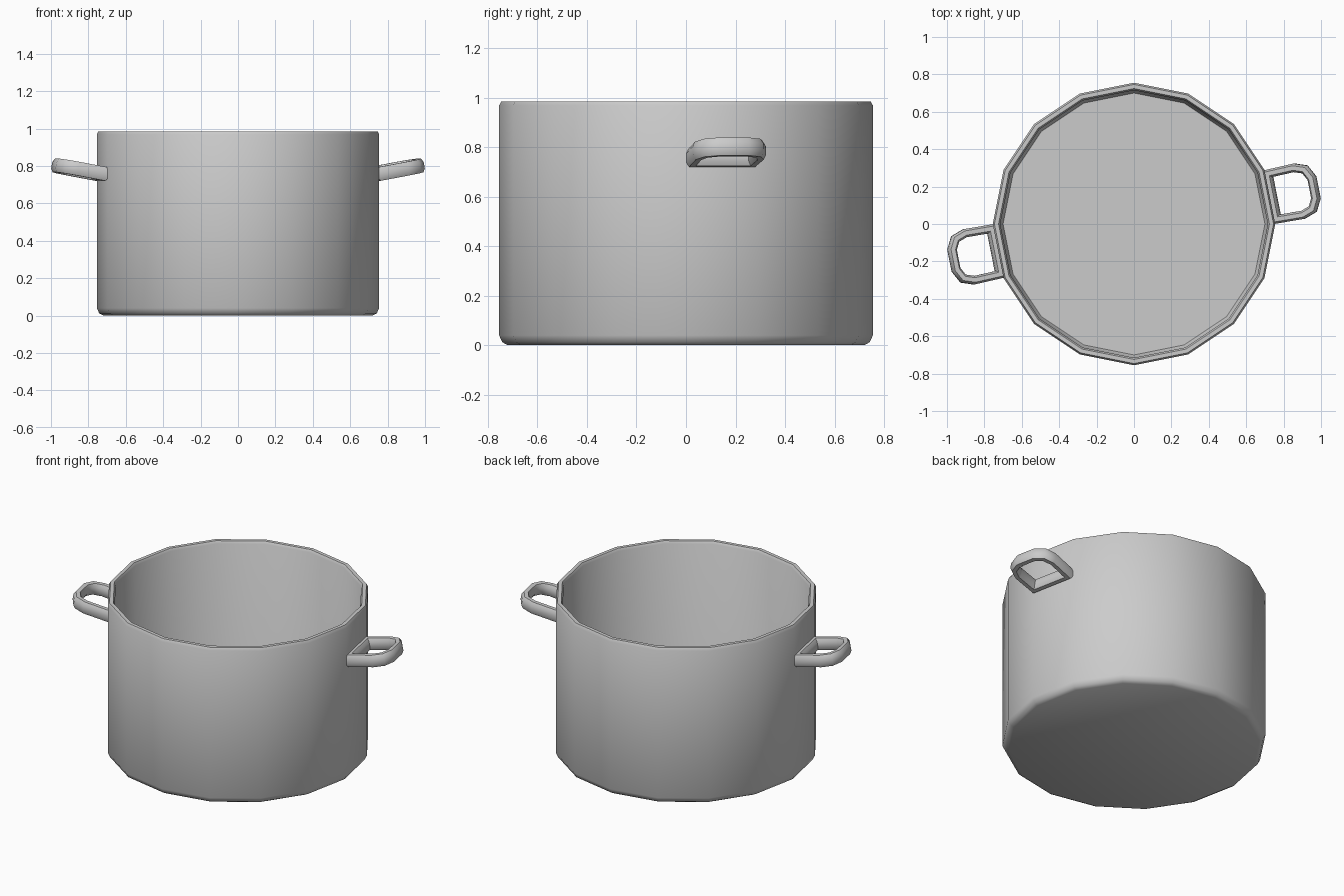
import bpy, bmesh
from math import sin, cos, pi, radians
from mathutils import Vector, Matrix

if "Cube" in bpy.data.objects:
    bpy.data.objects.remove(bpy.data.objects["Cube"])

SIDES = 16


def finish(name, bm, angle):
    bmesh.ops.recalc_face_normals(bm, faces=bm.faces)
    mesh = bpy.data.meshes.new(name)
    bm.to_mesh(mesh)
    bm.free()
    ob = bpy.data.objects.new(name, mesh)
    bpy.context.collection.objects.link(ob)
    bpy.ops.object.select_all(action='DESELECT')
    ob.select_set(True)
    bpy.context.view_layer.objects.active = ob
    bpy.ops.object.shade_smooth_by_angle(angle=radians(angle))
    return ob


def bridge(bm, a, b):
    n = len(a)
    for i in range(n):
        j = (i + 1) % n
        bm.faces.new((a[i], a[j], b[j], b[i]))


def make_pot():
    # (radius, height) from outer base, over the rim, down to the inner floor
    profile = [(0.72, 0.0), (0.742, 0.012), (0.755, 0.04), (0.755, 0.968),
               (0.746, 0.985), (0.724, 0.985), (0.715, 0.97), (0.715, 0.07), (0.70, 0.04)]
    bm = bmesh.new()
    rings = [[bm.verts.new((r * cos(2 * pi * i / SIDES), r * sin(2 * pi * i / SIDES), z))
              for i in range(SIDES)] for r, z in profile]
    for a, b in zip(rings, rings[1:]):
        bridge(bm, a, b)
    bm.faces.new(rings[0])
    bm.faces.new(rings[-1])
    return finish("pot_body", bm, 40)


def make_handle(name, turn):
    # Half of the D-shaped centre line: (outwards, sideways)
    half = [(0.755, 0.124), (0.90, 0.128), (0.957, 0.108), (0.985, 0.055)]
    path = [Vector((u, -v)) for u, v in half] + [Vector(p) for p in reversed(half)]
    # Rounded upright cross-section: (across, up)
    section = [(0.0225, 0.017), (0.012, 0.037), (-0.012, 0.037), (-0.0225, 0.017),
               (-0.0225, -0.017), (-0.012, -0.037), (0.012, -0.037), (0.0225, -0.017)]
    bm = bmesh.new()
    rings = []
    n = len(path)
    for i, p in enumerate(path):
        d1 = (p - path[i - 1]).normalized()
        d2 = (path[(i + 1) % n] - p).normalized()
        n1, n2 = Vector((d1.y, -d1.x)), Vector((d2.y, -d2.x))
        miter = (n1 + n2) / (1 + n1.dot(n2))
        rings.append([bm.verts.new((p.x + miter.x * a, p.y + miter.y * a, h))
                      for a, h in section])
    for i in range(n):
        bridge(bm, rings[i], rings[(i + 1) % n])
    # Tilt upwards about the wall, then turn to the middle of a pot facet
    pivot = Vector((0.745, 0, 0))
    m = (Matrix.Rotation(turn, 4, 'Z') @ Matrix.Translation((0.745, 0, 0.757))
         @ Matrix.Rotation(radians(-10.5), 4, 'Y') @ Matrix.Translation(-pivot))
    bm.transform(m)
    return finish(name, bm, 60)


make_pot()
make_handle("right_handle", pi / SIDES)
make_handle("left_handle", pi / SIDES + pi)
